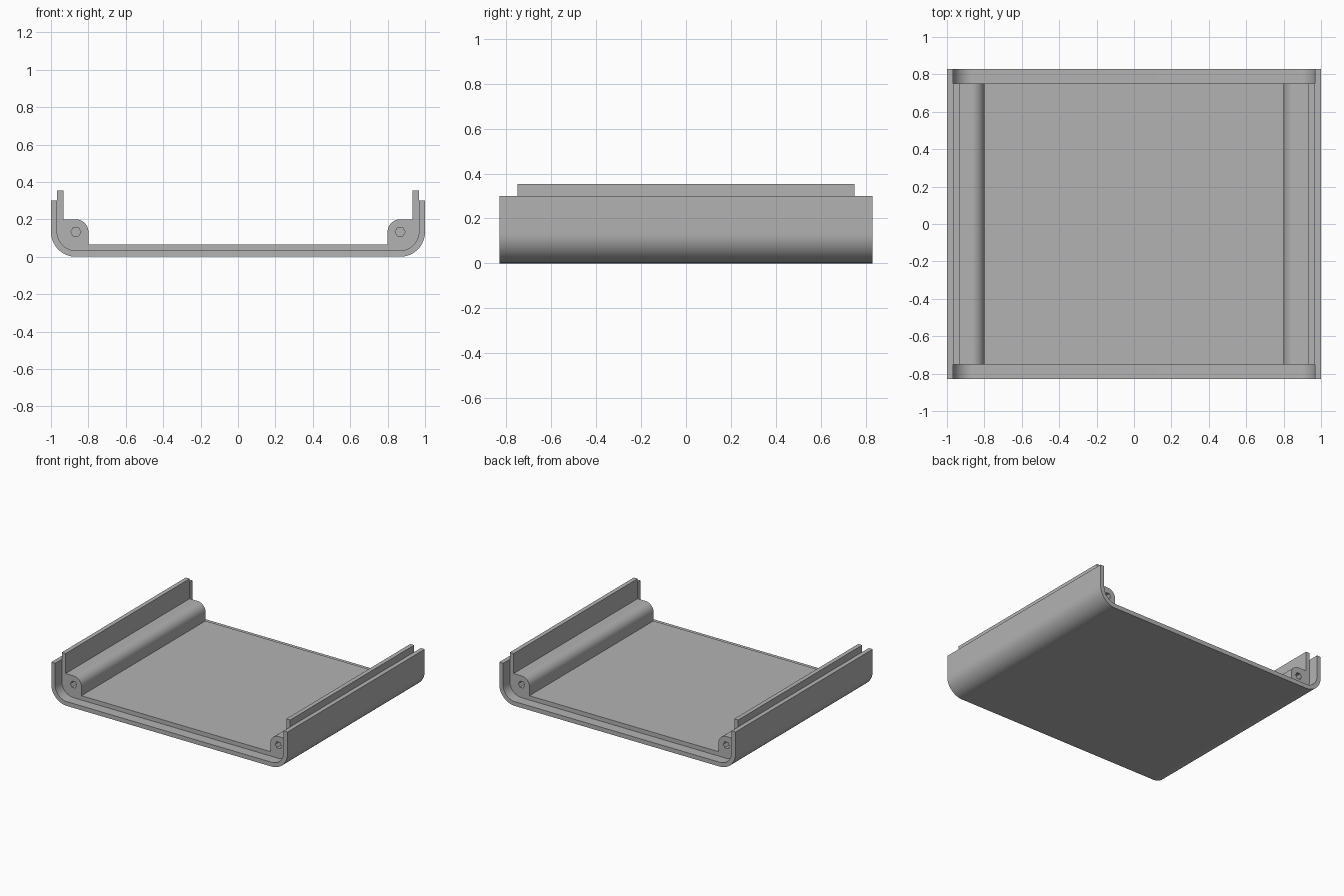
import bpy, bmesh
from math import cos, sin, pi, radians

if "Cube" in bpy.data.objects:
    bpy.data.objects.remove(bpy.data.objects["Cube"], do_unlink=True)

grey = bpy.data.materials.new("plain grey")
grey.use_nodes = True
colour = (0.45, 0.45, 0.45, 1)
grey.diffuse_color = colour
grey.node_tree.nodes["Principled BSDF"].inputs["Base Color"].default_value = colour

# Corner arcs, bosses and screw holes share one centre line on each side
CX, CZ = 0.867, 0.133
WALL = 0.033


def arc(radius, start, end, steps=16):
    """Points on an arc round the right-hand corner centre, in degrees."""
    angles = [radians(start + (end - start) * i / steps) for i in range(steps + 1)]
    return [(CX + radius * cos(a), CZ + radius * sin(a)) for a in angles]


def mirrored(half):
    """Close a right-hand half profile by mirroring it across x = 0."""
    return half + [(-x, z) for x, z in reversed(half)]


def extrude(name, profile, y0, y1):
    """Extrude an x-z profile along y into a solid object."""
    bm = bmesh.new()
    face = bm.faces.new([bm.verts.new((x, y0, z)) for x, z in profile])
    ext = bmesh.ops.extrude_face_region(bm, geom=[face], use_keep_orig=True)
    verts = [g for g in ext["geom"] if isinstance(g, bmesh.types.BMVert)]
    bmesh.ops.translate(bm, verts=verts, vec=(0, y1 - y0, 0))
    bmesh.ops.recalc_face_normals(bm, faces=bm.faces)
    mesh = bpy.data.meshes.new(name)
    bm.to_mesh(mesh)
    bm.free()
    mesh.materials.append(grey)
    obj = bpy.data.objects.new(name, mesh)
    bpy.context.collection.objects.link(obj)
    return obj


def smooth(obj):
    bpy.ops.object.select_all(action="DESELECT")
    obj.select_set(True)
    bpy.context.view_layer.objects.active = obj
    bpy.ops.object.shade_smooth_by_angle(angle=radians(30))


# Outer shell: rounded U channel running the full depth
outer = arc(CZ, -90, 0) + [(1, 0.3)]
inner = [(1 - WALL, 0.3)] + arc(CZ - WALL, 0, -90)
shell = extrude("outer_shell", mirrored(outer + inner), -0.83, 0.83)

# Liner: shorter floor, raised lips and rounded screw bosses in one piece
lip = arc(CZ - WALL, -90, 0) + [(1 - WALL, 0.353), (1 - 2 * WALL, 0.353), (1 - 2 * WALL, 0.2)]
boss = arc(0.067, 90, 180) + [(0.8, 2 * WALL)]
liner = extrude("inner_liner", mirrored(lip + boss), -0.75, 0.75)

# Blind hexagonal screw holes in both ends of each boss
for side in (-1, 1):
    for end in (-1, 1):
        hexagon = [(side * CX + 0.027 * cos(i * pi / 3), CZ + 0.027 * sin(i * pi / 3))
                   for i in range(6)]
        cutter = extrude("screw_hole_cutter", hexagon, end * 0.55, end * 0.8)
        cutter.hide_render = True
        cut = liner.modifiers.new("screw_hole", "BOOLEAN")
        cut.operation = "DIFFERENCE"
        cut.solver = "EXACT"
        cut.object = cutter
        bpy.context.view_layer.objects.active = liner
        bpy.ops.object.modifier_apply(modifier=cut.name)
        bpy.data.objects.remove(cutter, do_unlink=True)

for part in (shell, liner):
    smooth(part)
